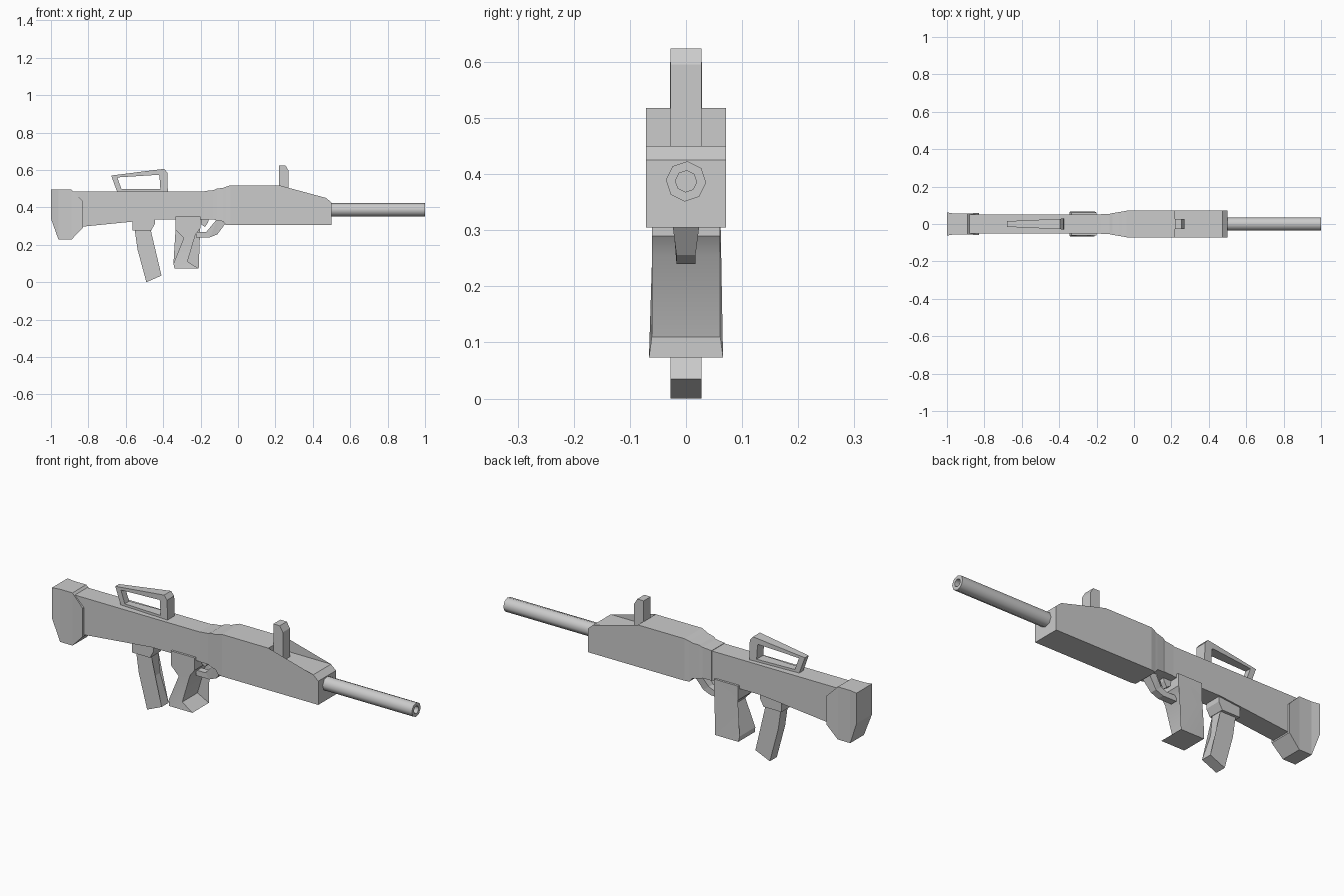
import bpy, bmesh, math

if "Cube" in bpy.data.objects:
    bpy.data.objects.remove(bpy.data.objects["Cube"])


def finish(name, bm, smooth=None):
    bmesh.ops.recalc_face_normals(bm, faces=bm.faces)
    mesh = bpy.data.meshes.new(name)
    bm.to_mesh(mesh)
    bm.free()
    ob = bpy.data.objects.new(name, mesh)
    bpy.context.collection.objects.link(ob)
    if smooth:
        bpy.ops.object.select_all(action='DESELECT')
        bpy.context.view_layer.objects.active = ob
        ob.select_set(True)
        bpy.ops.object.shade_smooth_by_angle(angle=math.radians(smooth))
    return ob


def prism(name, pts, w=None, smooth=None):
    """Side profile (x, z[, half width]) mirrored to both sides of y = 0."""
    bm = bmesh.new()
    sides = [[bm.verts.new((p[0], s * (p[2] if w is None else w), p[1])) for p in pts]
             for s in (-1, 1)]
    n = len(pts)
    caps = [bm.faces.new(side) for side in sides]
    for i in range(n):
        j = (i + 1) % n
        bm.faces.new((sides[0][i], sides[0][j], sides[1][j], sides[1][i]))
    bmesh.ops.triangulate(bm, faces=caps)
    return finish(name, bm, smooth)


def loft(name, rings, closed=False):
    """Skin a list of equal-length vertex rings."""
    bm = bmesh.new()
    vs = [[bm.verts.new(c) for c in r] for r in rings]
    n = len(vs[0])
    for k in range(len(vs) if closed else len(vs) - 1):
        a, b = vs[k], vs[(k + 1) % len(vs)]
        for i in range(n):
            j = (i + 1) % n
            bm.faces.new((a[i], a[j], b[j], b[i]))
    if not closed:
        bm.faces.new(vs[0])
        bm.faces.new(vs[-1])
    return bm


def box_ring(x, lo, hi, w):
    return [(x, -w, lo), (x, w, lo), (x, w, hi), (x, -w, hi)]


# Butt, pinched in the middle
finish("butt", loft("butt", [box_ring(*s) for s in (
    (-1.0, .34, .495, .062), (-.96, .228, .495, .055),
    (-.89, .228, .495, .055), (-.83, .29, .435, .06))]))

# Receiver body
prism("receiver", [(-.88, .485), (-.17, .485), (-.17, .335), (-.45, .335),
                   (-.83, .297), (-.88, .292)], .05)

# Stepped collar widening into the fore end
finish("collar", loft("collar", [box_ring(*s) for s in (
    (-.18, .335, .487, .052), (-.13, .335, .492, .054), (-.115, .33, .5, .058),
    (-.08, .325, .504, .064), (-.065, .305, .51, .066), (-.04, .305, .518, .071))]))
prism("fore_end", [(-.04, .305), (-.04, .518), (.22, .518), (.22, .45),
                   (.472, .45), (.5, .425), (.5, .305)], .071)

# Hollow eight-sided barrel
rings = [[(x, r * math.sin(math.radians(a * 45 + 4)), .387 + r * math.cos(math.radians(a * 45 + 4)))
          for a in range(8)] for x, r in ((.49, .036), (1, .036), (1, .019), (.85, .019))]
finish("barrel", loft("barrel", rings), 50)

# Front sight
prism("front_sight", [(.218, .44), (.218, .624), (.254, .624), (.271, .595), (.271, .44)], .028)

# Carry handle: tapered frame with an opening
outer = [(-.678, .57), (-.395, .606), (-.378, .585), (-.375, .48), (-.645, .48)]
inner = [(-.645, .56), (-.425, .574), (-.42, .57), (-.415, .497), (-.623, .497)]


def side(pts, s):
    return [(x, s * (.015 + (x + .68) * .045), z) for x, z in pts]


finish("carry_handle", loft("carry_handle", [side(outer, -1), side(outer, 1),
                                             side(inner, 1), side(inner, -1)], True))

# Magazine and its well
prism("magazine_well", [(-.565, .34), (-.565, .275), (-.465, .275), (-.445, .31),
                        (-.445, .34)], .042)
prism("magazine", [(-.553, .285), (-.468, .285), (-.457, .174), (-.409, .035),
                   (-.49, 0), (-.537, .174)], .028)

# Pistol grip, flared at the foot
prism("grip", [(-.334, .352, .061), (-.2, .352, .061), (-.2, .29, .061), (-.227, .255, .061),
               (-.27, .11, .061), (-.21, .073, .066), (-.34, .073, .066), (-.345, .1, .063),
               (-.29, .235, .061), (-.334, .28, .061)], smooth=25)

# Trigger guard and trigger
prism("trigger_guard", [(-.06, .33, .025), (-.07, .31, .024), (-.11, .256, .017),
                        (-.15, .24, .017), (-.225, .24, .017), (-.225, .268, .017),
                        (-.17, .268, .017), (-.14, .28, .017), (-.11, .32, .024),
                        (-.11, .34, .025)])
prism("trigger", [(-.2, .345), (-.155, .345), (-.16, .32), (-.176, .295), (-.196, .308),
                  (-.18, .325)], .012)
